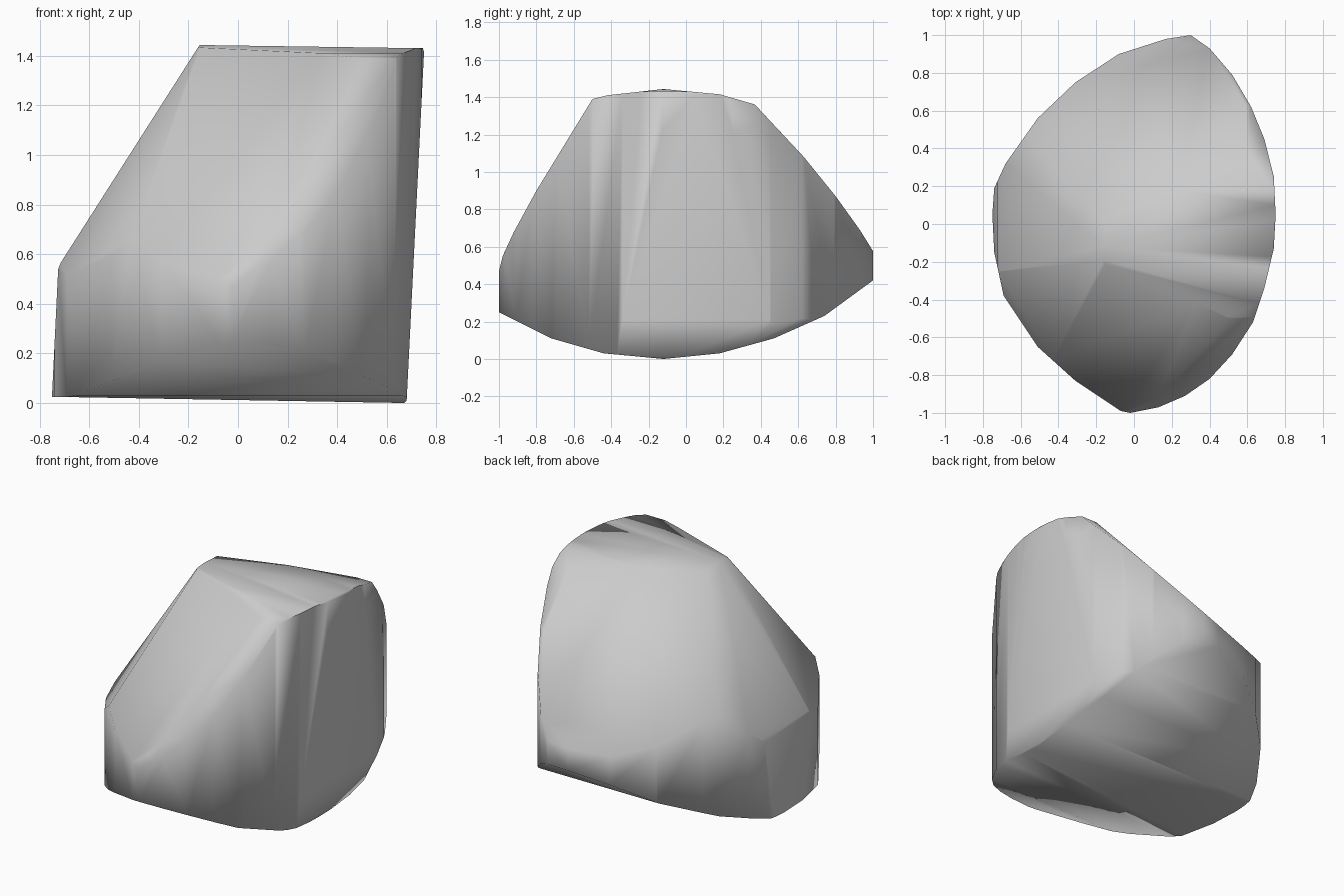
import bpy, bmesh, math
from mathutils import Vector
from mathutils.geometry import convex_hull_2d

if "Cube" in bpy.data.objects:
    bpy.data.objects.remove(bpy.data.objects["Cube"])

# Outlines of the stone seen from the front, the side and the top
FRONT = [(-.75, .025), (-.725, .54), (-.715, .565), (-.155, 1.443), (.745, 1.43),
         (.75, 1.415), (.68, .01), (.67, 0)]
SIDE = [(-1, .25), (-1, .47), (-.98, .55), (-.92, .68), (-.8, .9), (-.5, 1.39), (-.42, 1.41),
        (-.12, 1.443), (.18, 1.415), (.37, 1.36), (.63, 1.08), (.8, .87), (.93, .7),
        (1, .59), (1, .42), (.74, .23), (.47, .11), (.18, .03), (-.12, 0), (-.44, .03), (-.72, .11)]
TOP = [(.3, 1), (.4, .93), (.52, .79), (.62, .62), (.69, .45), (.74, .25), (.75, .05),
       (.74, -.13), (.69, -.34), (.63, -.52), (.52, -.69), (.4, -.82), (.27, -.91), (.13, -.97),
       (-.02, -1), (-.07, -.99), (-.31, -.83), (-.51, -.65), (-.69, -.38), (-.74, -.15),
       (-.75, .05), (-.74, .19), (-.68, .32), (-.51, .56), (-.31, .75), (-.08, .9), (.17, .98)]


def outline_planes(points, to_3d):
    """One cutting plane (point, outward normal) per edge of a convex outline."""
    pts = [Vector(points[i]) for i in convex_hull_2d(points)]
    centre = sum(pts, Vector((0, 0))) / len(pts)
    planes = []
    for a, b in zip(pts, pts[1:] + pts[:1]):
        n = Vector((b.y - a.y, a.x - b.x)).normalized()
        if n.dot(a - centre) < 0:
            n = -n
        planes.append((to_3d(a), to_3d(n)))
    return planes


def hull_mesh(coords):
    bm = bmesh.new()
    for c in coords:
        bm.verts.new(c)
    bmesh.ops.remove_doubles(bm, verts=bm.verts[:], dist=.003)
    bmesh.ops.convex_hull(bm, input=bm.verts[:])
    bmesh.ops.delete(bm, geom=[v for v in bm.verts if not v.link_faces], context='VERTS')
    return bm


def cut(bm, co, no):
    """Slice the solid and close it again."""
    bmesh.ops.bisect_plane(bm, geom=bm.verts[:] + bm.edges[:] + bm.faces[:], dist=1e-5,
                           plane_co=co, plane_no=no, clear_outer=True)
    coords = [v.co.copy() for v in bm.verts]
    bm.free()
    return hull_mesh(coords)


planes = outline_planes(FRONT, lambda p: Vector((p.x, 0, p.y)))
planes += outline_planes(SIDE, lambda p: Vector((0, p.x, p.y)))
planes += outline_planes(TOP, lambda p: Vector((p.x, p.y, 0)))

# Sloping facets: upper back, upper left front, upper front, lower right back
for normal, offset in (((-.34, .913, .866), 1.31), ((-1.331, -.621, .891), 1.61),
                       ((-.233, -.6045, .482), .855), ((.921, .475, -.552), .745)):
    n = Vector(normal)
    planes.append((n * offset / n.length_squared, n.normalized()))

# Carve the stone from a block
stone = hull_mesh([(x, y, z) for x in (-2, 2) for y in (-2, 2) for z in (-1, 3)])
for co, no in planes:
    stone = cut(stone, co, no)
bmesh.ops.dissolve_limit(stone, angle_limit=math.radians(1), verts=stone.verts[:], edges=stone.edges[:])
bmesh.ops.recalc_face_normals(stone, faces=stone.faces[:])

mesh = bpy.data.meshes.new("rock")
stone.to_mesh(mesh)
stone.free()
rock = bpy.data.objects.new("rock", mesh)
bpy.context.collection.objects.link(rock)

# Soft shading all over, only the sharpest creases kept
bpy.context.view_layer.objects.active = rock
rock.select_set(True)
bpy.ops.object.shade_smooth_by_angle(angle=math.radians(88))
